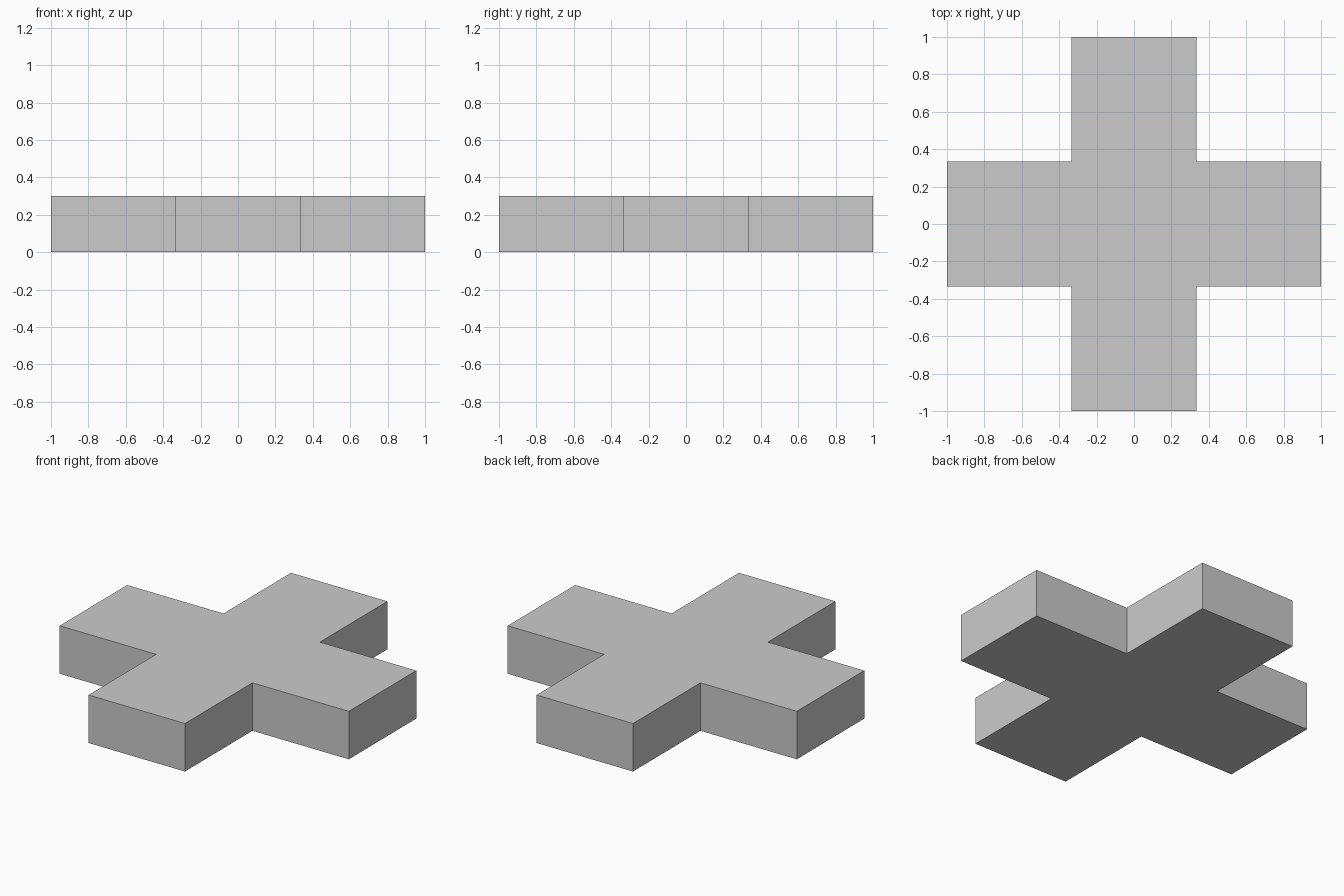
import bpy, bmesh

if "Cube" in bpy.data.objects:
    bpy.data.objects.remove(bpy.data.objects["Cube"])

ARM = 1.0        # reach of each arm from the centre
HALF = 1 / 3     # half the arm width
HEIGHT = 0.3

# Plus-shaped outline: one three-point corner, turned four times
corner = [(ARM, -HALF), (ARM, HALF), (HALF, HALF)]
outline = []
for _ in range(4):
    outline += corner
    corner = [(-y, x) for x, y in corner]

# Extrude the outline into a solid slab
bm = bmesh.new()
base = bm.faces.new([bm.verts.new((x, y, 0)) for x, y in outline])
top = bmesh.ops.extrude_face_region(bm, geom=[base], use_keep_orig=True)["geom"]
for v in top:
    if isinstance(v, bmesh.types.BMVert):
        v.co.z = HEIGHT
bmesh.ops.recalc_face_normals(bm, faces=bm.faces)

mesh = bpy.data.meshes.new("cross_block")
bm.to_mesh(mesh)
bm.free()
bpy.context.collection.objects.link(bpy.data.objects.new("cross_block", mesh))
